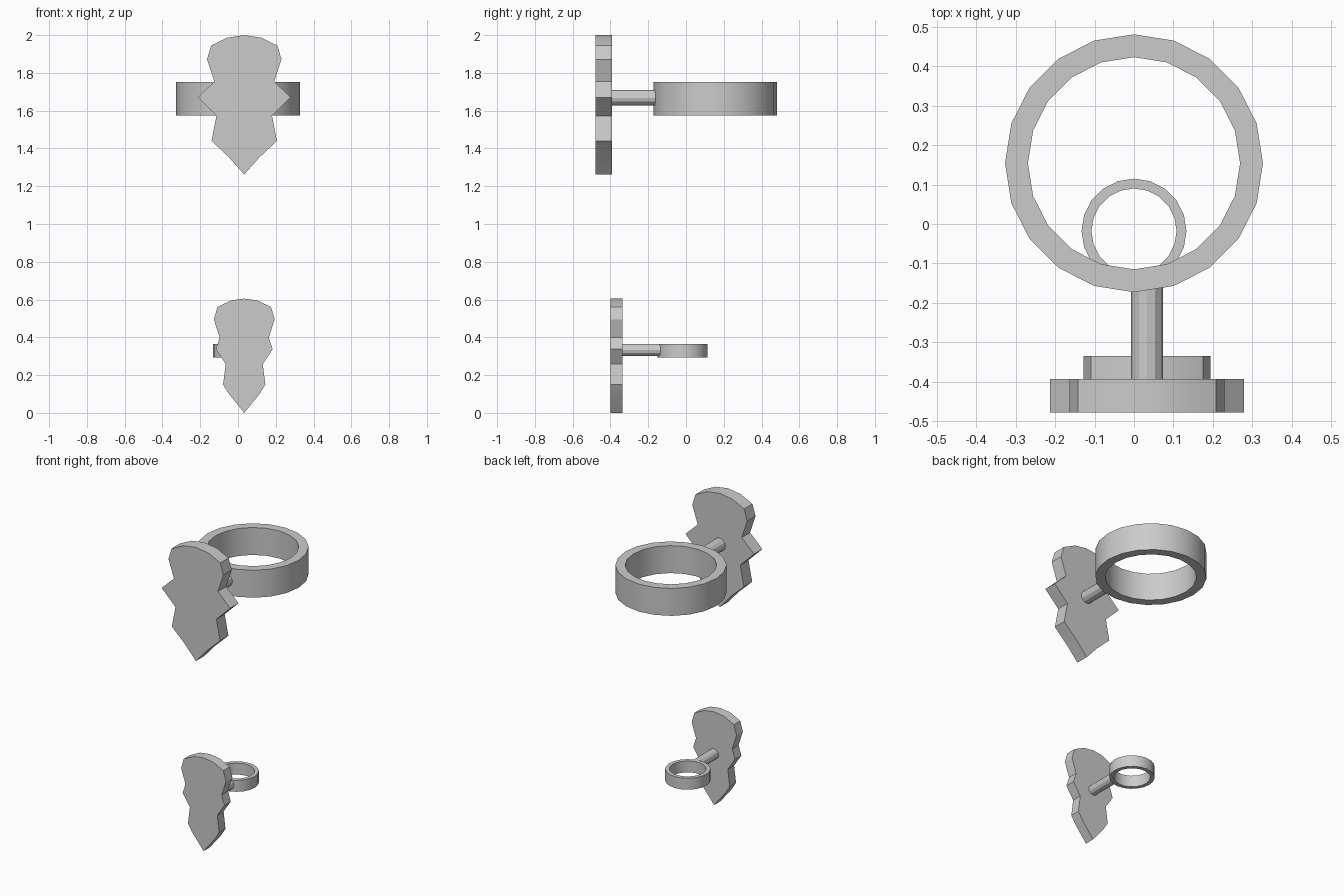
import bpy, bmesh
from math import sin, cos, pi

if "Cube" in bpy.data.objects:
    bpy.data.objects.remove(bpy.data.objects["Cube"])

CX = 0.033  # mirror axis of the plates and rods


def finish(name, bm, angle):
    bmesh.ops.recalc_face_normals(bm, faces=bm.faces)
    mesh = bpy.data.meshes.new(name)
    bm.to_mesh(mesh)
    bm.free()
    ob = bpy.data.objects.new(name, mesh)
    bpy.context.collection.objects.link(ob)
    bpy.ops.object.select_all(action='DESELECT')
    bpy.context.view_layer.objects.active = ob
    ob.select_set(True)
    bpy.ops.object.shade_smooth_by_angle(angle=angle)
    return ob


def plate(name, half, y0, y1):
    """Mirror a half outline (offset, z) and extrude it along y."""
    pts = half + [(-x, z) for x, z in half[-2:0:-1]]
    bm = bmesh.new()
    face = bm.faces.new([bm.verts.new((CX + x, y0, z)) for x, z in pts])
    ext = bmesh.ops.extrude_face_region(bm, geom=[face])
    verts = [g for g in ext['geom'] if isinstance(g, bmesh.types.BMVert)]
    bmesh.ops.translate(bm, verts=verts, vec=(0, y1 - y0, 0))
    finish(name, bm, 0.35)


def ring(name, cy, r_out, r_in, z0, z1, n=20):
    """Rectangular section swept round a vertical axis."""
    section = [(r_out, z0), (r_out, z1), (r_in, z1), (r_in, z0)]
    bm = bmesh.new()
    loops = [[bm.verts.new((r * sin(2 * pi * i / n), cy + r * cos(2 * pi * i / n), z))
              for r, z in section] for i in range(n)]
    for i in range(n):
        a, b = loops[i], loops[(i + 1) % n]
        for k in range(4):
            m = (k + 1) % 4
            bm.faces.new((a[k], a[m], b[m], b[k]))
    finish(name, bm, 0.35)


def rod(name, z, r, y0, y1, n=12):
    bm = bmesh.new()
    ends = [[bm.verts.new((CX + r * sin(2 * pi * i / n), y, z + r * cos(2 * pi * i / n)))
             for i in range(n)] for y in (y0, y1)]
    for i in range(n):
        j = (i + 1) % n
        bm.faces.new((ends[0][i], ends[0][j], ends[1][j], ends[1][i]))
    for e in ends:
        bm.faces.new(e)
    finish(name, bm, 0.35)


# Upper guard: shaped plate, connecting rod, large ring
plate("upper_plate",
      [(0, 2.0), (0.091, 1.986), (0.175, 1.945), (0.197, 1.872), (0.158, 1.755),
       (0.246, 1.671), (0.147, 1.573), (0.173, 1.44), (0.08, 1.352), (0, 1.262)],
      -0.478, -0.393)
rod("upper_rod", 1.668, 0.041, -0.42, -0.15)
ring("upper_ring", 0.154, 0.327, 0.269, 1.575, 1.753)

# Lower guard: shaped plate, connecting rod, small ring
plate("lower_plate",
      [(0, 0.605), (0.071, 0.595), (0.142, 0.56), (0.161, 0.495), (0.13, 0.40),
       (0.15, 0.337), (0.098, 0.258), (0.112, 0.15), (0.081, 0.10), (0, 0.0)],
      -0.40, -0.335)
rod("lower_rod", 0.333, 0.033, -0.36, -0.135)
ring("lower_ring", -0.018, 0.133, 0.108, 0.292, 0.366)
